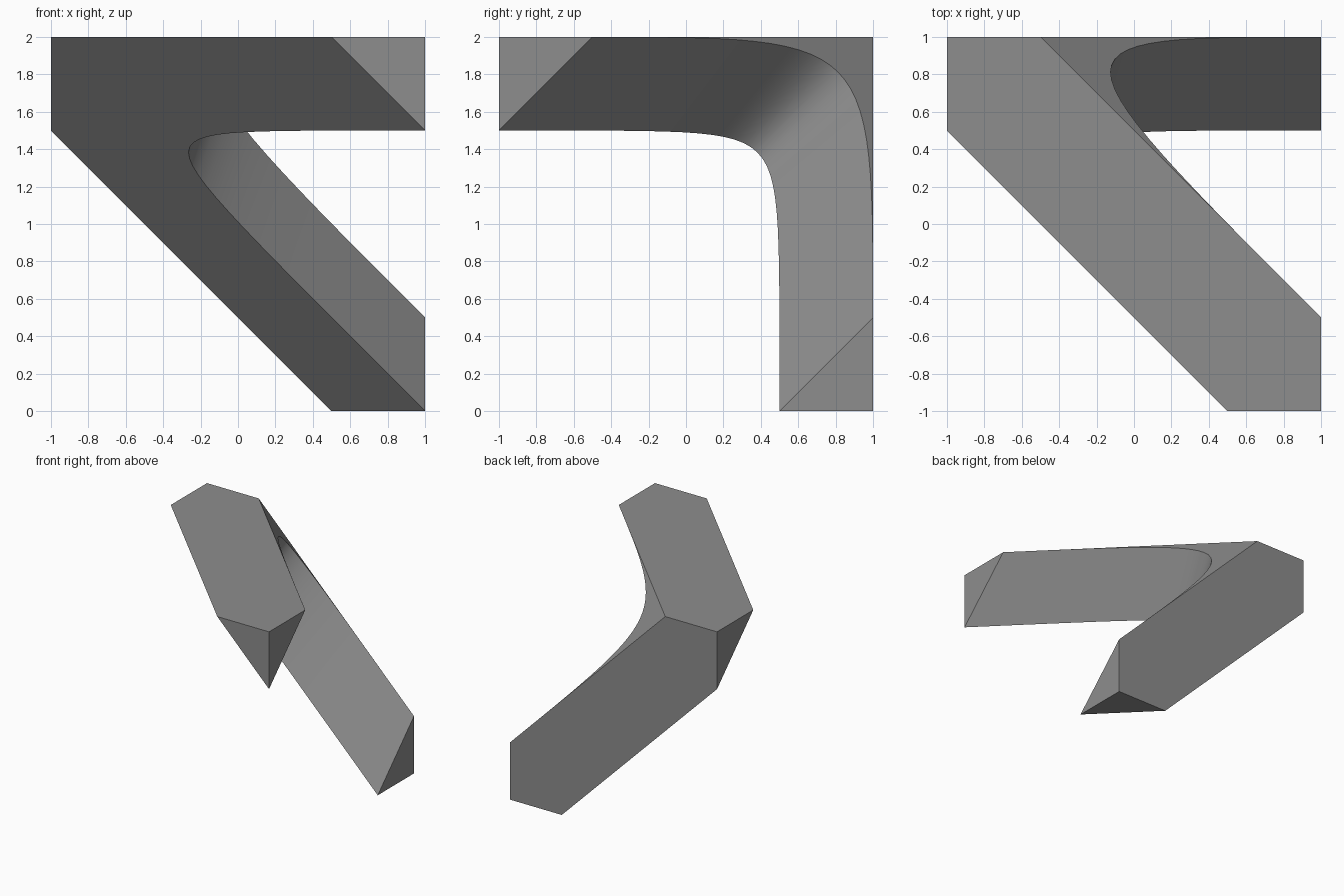
import bpy, bmesh

if "Cube" in bpy.data.objects:
    bpy.data.objects.remove(bpy.data.objects["Cube"])

N = 28  # segments along the inner bend

mat = bpy.data.materials.new("mid_grey")
mat.diffuse_color = (0.27, 0.27, 0.27, 1)
mat.use_nodes = True
mat.node_tree.nodes["Principled BSDF"].inputs["Base Color"].default_value = mat.diffuse_color

bm = bmesh.new()
V = lambda *p: bm.verts.new(p)


def bend_curve(y, z, total, power):
    """Rounded corner curve lying in the plane x + y + z = total."""
    pts = []
    for i in range(N + 1):
        t = i / N
        a, b = y - 1.5 * (1 - t) ** power, z - 1.5 * t ** power
        pts.append(V(total - a - b, a, b))
    return pts


# Inner bend edges, on the lower and upper slanted planes
low = bend_curve(0.5, 1.5, 1.5, 3.67)
high = bend_curve(1.0, 2.0, 2.5, 3.0)

# Remaining corners: shared elbow, then the two arm tips
elbow, elbow_x = V(-1, 1, 2), V(-0.5, 1, 2)
elbow_y, elbow_z = V(-1, 0.5, 2), V(-1, 1, 1.5)
tip_a, side_a = V(1, -1, 2), V(0.5, -1, 2)
tip_b, side_b = V(1, 1, 0), V(0.5, 1, 0)

# Flat outer faces
for loop in (
    [elbow, elbow_y, side_a, tip_a, high[0], elbow_x],    # top
    [elbow, elbow_x, high[-1], tip_b, side_b, elbow_z],   # back
    [elbow, elbow_z, elbow_y],                            # left corner
    [tip_a, side_a, low[0]], [tip_a, low[0], high[0]],    # front arm end
    [tip_b, side_b, low[-1]], [tip_b, low[-1], high[-1]], # lower arm end
    [elbow_z, elbow_y, side_a] + low + [side_b],          # lower slanted plane
    [elbow_x] + high,                                     # upper slanted plane
):
    bm.faces.new(loop)

# Smooth inner bend surface between the two curves
for i in range(N):
    bm.faces.new([low[i], low[i + 1], high[i + 1], high[i]]).smooth = True

bmesh.ops.recalc_face_normals(bm, faces=bm.faces)
# Keep the borders of the bend crisp
for e in bm.edges:
    e.smooth = all(f.smooth for f in e.link_faces)

mesh = bpy.data.meshes.new("bent_corner_piece")
bm.to_mesh(mesh)
bm.free()
mesh.materials.append(mat)
obj = bpy.data.objects.new("bent_corner_piece", mesh)
bpy.context.collection.objects.link(obj)
